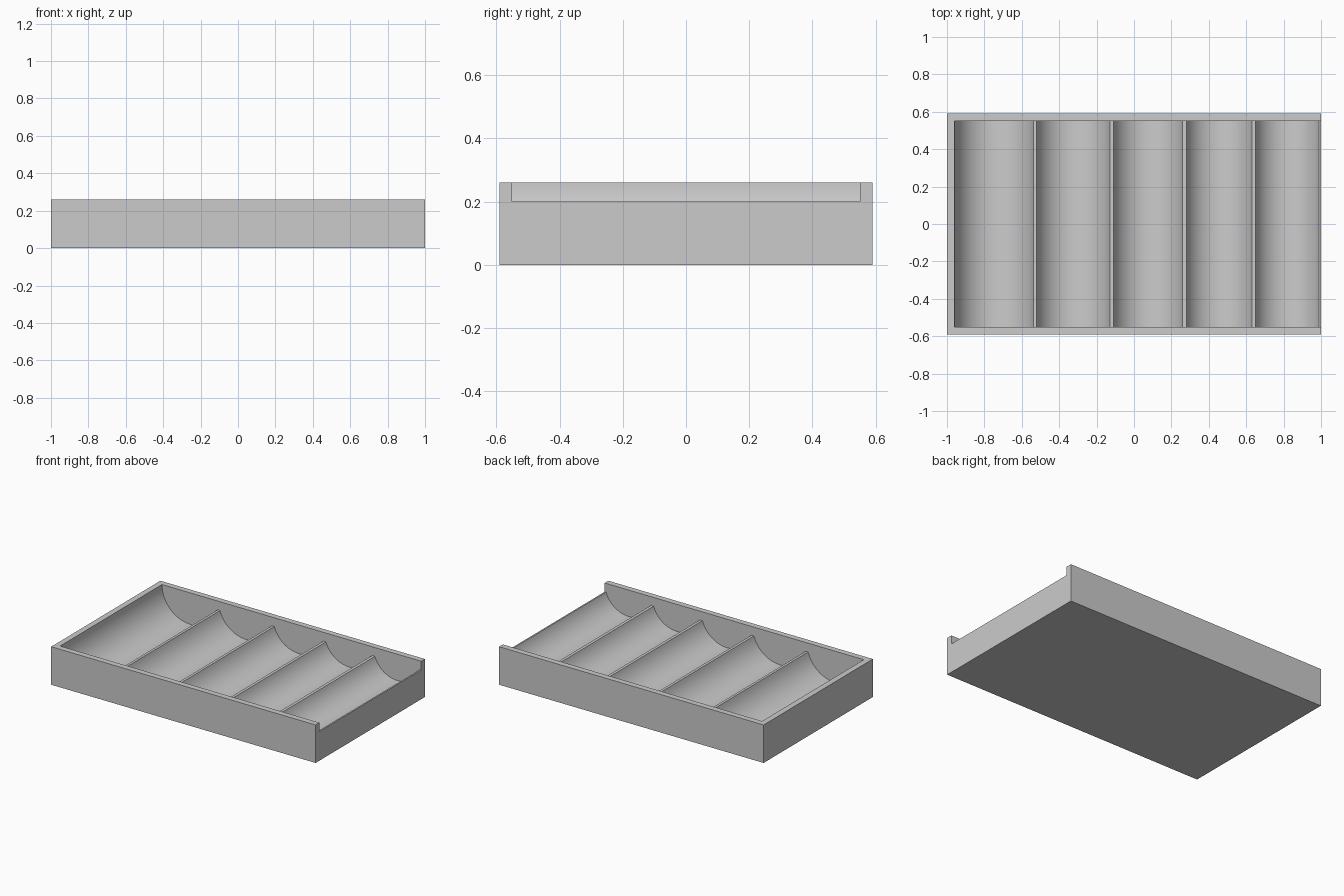
import bpy, bmesh
from math import asin, cos, sin, pi, radians

cube = bpy.data.objects.get("Cube")
if cube:
    bpy.data.objects.remove(cube, do_unlink=True)

HALF_X, HALF_Y, HEIGHT = 1.0, 0.59, 0.26
INNER_Y = 0.55          # inside of the end walls
RIDGE_Z = 0.20          # top of dividers and open lip
WIDTHS = [0.43, 0.41, 0.39, 0.37, 0.36]
STEPS = 32

grey = bpy.data.materials.new("plain grey")
grey.use_nodes = True
colour = (0.6, 0.6, 0.6, 1)
grey.diffuse_color = colour
grey.node_tree.nodes["Principled BSDF"].inputs["Base Color"].default_value = colour


def prism(name, profile, y0, y1):
    """Extrude an (x, z) outline from y0 to y1."""
    bm = bmesh.new()
    face = bm.faces.new([bm.verts.new((x, y0, z)) for x, z in profile])
    new = bmesh.ops.extrude_face_region(bm, geom=[face])["geom"]
    verts = [v for v in new if isinstance(v, bmesh.types.BMVert)]
    bmesh.ops.translate(bm, verts=verts, vec=(0, y1 - y0, 0))
    bmesh.ops.recalc_face_normals(bm, faces=bm.faces[:])
    mesh = bpy.data.meshes.new(name)
    bm.to_mesh(mesh)
    bm.free()
    mesh.materials.append(grey)
    obj = bpy.data.objects.new(name, mesh)
    bpy.context.collection.objects.link(obj)
    return obj


# Solid tray block
tray = prism("coin_tray", [(-HALF_X, 0), (HALF_X, 0), (HALF_X, HEIGHT), (-HALF_X, HEIGHT)],
             -HALF_Y, HALF_Y)

# Outline of the hollow: tangent round troughs with the ridges trimmed flat
outline = []
left = -0.96
for i, width in enumerate(WIDTHS):
    r = width / 2
    trim = asin((HEIGHT - RIDGE_Z) / r)
    start = 0 if i == 0 else trim
    for s in range(STEPS + 1):
        t = start + (pi - trim - start) * s / STEPS
        outline.append((left + r - r * cos(t), HEIGHT - r * sin(t)))
    left += width
outline += [(1.1, RIDGE_Z), (1.1, 0.4), (-0.96, 0.4)]
hollow = prism("hollow_cutter", outline, -INNER_Y, INNER_Y)
hollow.hide_render = True

# Cut the hollow out of the block
cut = tray.modifiers.new("hollow", "BOOLEAN")
cut.operation = "DIFFERENCE"
cut.solver = "EXACT"
cut.object = hollow
for obj in bpy.context.selected_objects:
    obj.select_set(False)
tray.select_set(True)
bpy.context.view_layer.objects.active = tray
bpy.ops.object.modifier_apply(modifier=cut.name)
bpy.data.objects.remove(hollow, do_unlink=True)

# Smooth troughs, crisp edges
bpy.ops.object.shade_smooth_by_angle(angle=radians(30))
